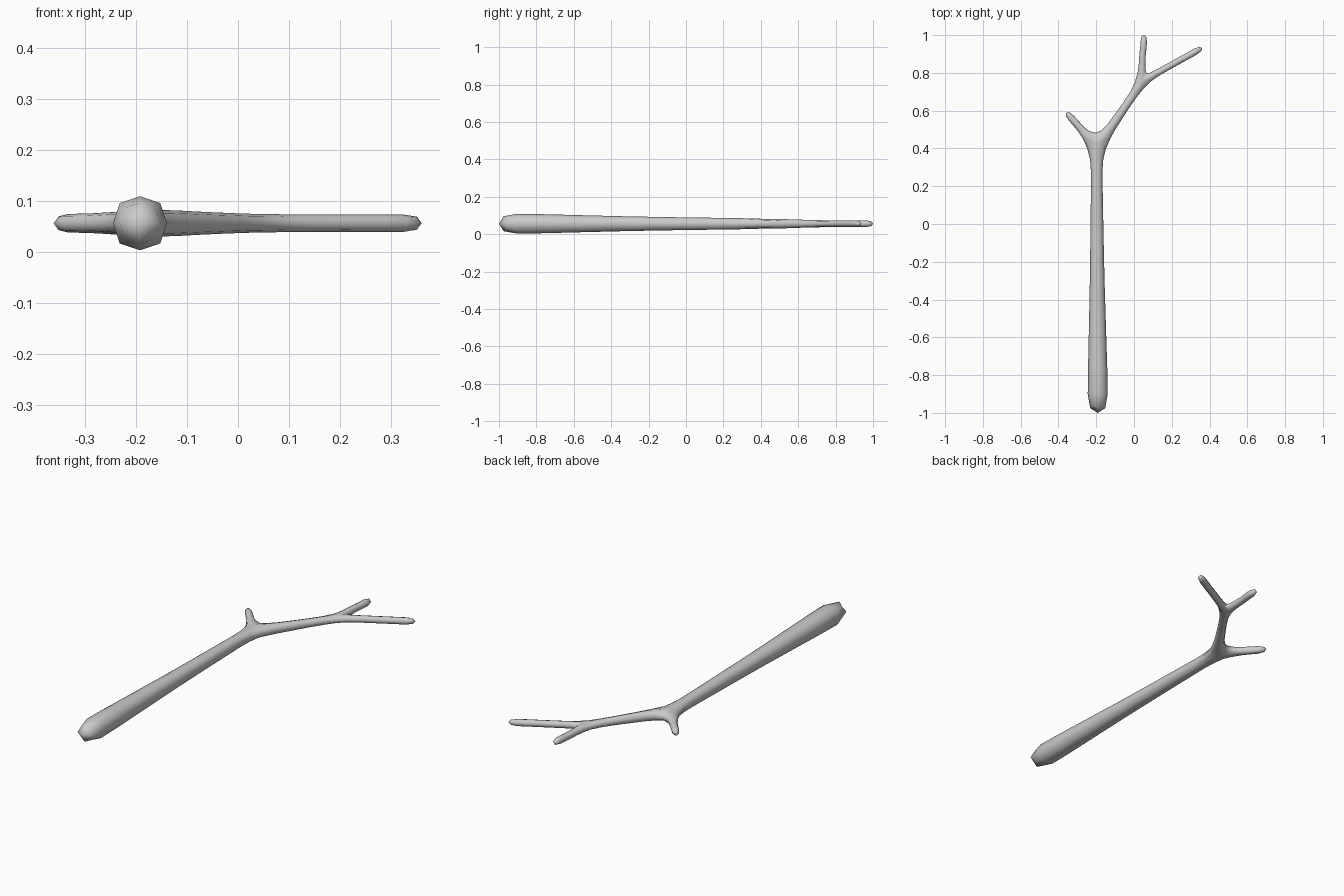
import bpy, bmesh
from mathutils import Vector

if "Cube" in bpy.data.objects:
    bpy.data.objects.remove(bpy.data.objects["Cube"])

Z = 0.056
bm = bmesh.new()


def ring(x, y, dx, dy, r):
    """Square cross-section facing (dx, dy): top left, top right, low right, low left."""
    d = Vector((dx, dy, 0)).normalized()
    side = Vector((d.y, -d.x, 0)) * r
    c, up = Vector((x, y, Z)), Vector((0, 0, r))
    return [bm.verts.new(p) for p in (c - side + up, c + side + up, c + side - up, c - side - up)]


def tube(rings):
    for a, b in zip(rings, rings[1:]):
        for i in range(4):
            j = (i + 1) % 4
            bm.faces.new((a[i], a[j], b[j], b[i]))


def fork(t, l, r):
    """Join a stem section to a left and a right branch section."""
    bm.faces.new((t[0], t[1], r[1], r[0], l[1], l[0]))
    bm.faces.new((t[3], t[2], r[2], r[3], l[2], l[3]))
    bm.faces.new((t[0], l[0], l[3], t[3]))
    bm.faces.new((t[1], r[1], r[2], t[2]))
    bm.faces.new((l[1], r[0], r[3], l[2]))


def branch(points, d):
    """Tube along (x, y, radius) points in direction d."""
    rings = [ring(x, y, d[0], d[1], r) for x, y, r in points]
    tube(rings)
    return rings


# Main stem, thick end first
trunk = branch([(-0.192, -1.0, 0.0535), (-0.192, -0.8, 0.0525), (-0.195, -0.3, 0.038),
                (-0.197, 0.2, 0.031), (-0.198, 0.34, 0.029)], (0, 1))
# Short left twig
left = branch([(-0.251, 0.468, 0.021), (-0.307, 0.533, 0.0185), (-0.358, 0.590, 0.018)], (-0.69, 0.72))
# Right branch up to the second fork
right = branch([(-0.151, 0.468, 0.027), (-0.085, 0.565, 0.023), (0.003, 0.693, 0.019)], (0.58, 0.81))
# Two end twigs
upper = branch([(0.041, 0.802, 0.0175), (0.045, 0.90, 0.017), (0.050, 0.93, 0.017), (0.053, 1.0, 0.017)], (0.05, 1))
outer = branch([(0.084, 0.778, 0.0175), (0.18, 0.832, 0.017), (0.287, 0.891, 0.017), (0.360, 0.932, 0.017)], (0.87, 0.49))

fork(trunk[-1], left[0], right[0])
fork(right[-1], upper[0], outer[0])
for end in (trunk[0], left[-1], upper[-1], outer[-1]):
    bm.faces.new(end)
bmesh.ops.recalc_face_normals(bm, faces=bm.faces[:])

mesh = bpy.data.meshes.new("forked_stick")
bm.to_mesh(mesh)
bm.free()
mesh.polygons.foreach_set("use_smooth", [True] * len(mesh.polygons))
stick = bpy.data.objects.new("forked_stick", mesh)
bpy.context.collection.objects.link(stick)

# One subdivision gives the eight-sided rounded bark
sub = stick.modifiers.new("rounding", "SUBSURF")
sub.levels = sub.render_levels = 1
sub.use_limit_surface = False
